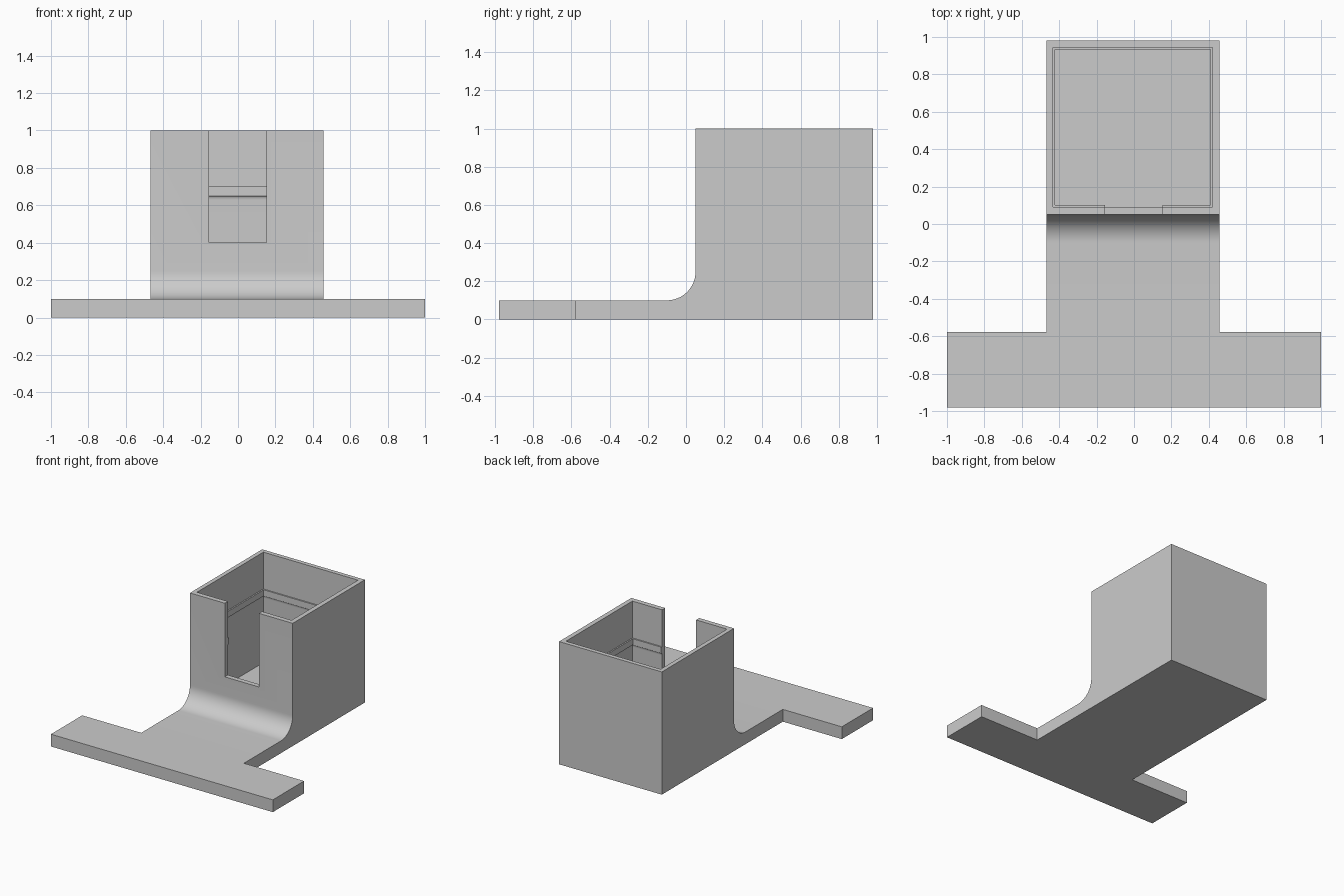
import bpy
import bmesh
import math

if "Cube" in bpy.data.objects:
    bpy.data.objects.remove(bpy.data.objects["Cube"], do_unlink=True)

grey = bpy.data.materials.new("plain grey")
grey.use_nodes = True
colour = (0.6, 0.6, 0.6, 1)
grey.diffuse_color = colour
grey.node_tree.nodes["Principled BSDF"].inputs["Base Color"].default_value = colour

LEFT, RIGHT = -0.468, 0.458        # body sides
FRONT, BACK = 0.05, 0.98           # cup front and back
BASE, TOP = 0.1, 1.0               # plate thickness and rim height
CAVITY = (-0.433, 0.42, 0.09, 0.945)


def make_object(name, bm):
    bmesh.ops.recalc_face_normals(bm, faces=bm.faces)
    mesh = bpy.data.meshes.new(name)
    bm.to_mesh(mesh)
    bm.free()
    mesh.materials.append(grey)
    obj = bpy.data.objects.new(name, mesh)
    bpy.context.scene.collection.objects.link(obj)
    return obj


def prism(name, outline, offset):
    bm = bmesh.new()
    face = bm.faces.new([bm.verts.new(p) for p in outline])
    moved = bmesh.ops.extrude_face_region(bm, geom=[face])["geom"]
    bmesh.ops.translate(bm, vec=offset,
                        verts=[v for v in moved if isinstance(v, bmesh.types.BMVert)])
    return make_object(name, bm)


def box(name, x0, x1, y0, y1, z0, z1):
    return prism(name, [(x0, y0, z0), (x1, y0, z0), (x1, y1, z0), (x0, y1, z0)],
                 (0, 0, z1 - z0))


def boolean(target, tool, operation):
    mod = target.modifiers.new(tool.name, "BOOLEAN")
    mod.operation = operation
    mod.solver = "EXACT"
    mod.object = tool
    bpy.context.view_layer.objects.active = target
    bpy.ops.object.modifier_apply(modifier=mod.name)
    bpy.data.objects.remove(tool, do_unlink=True)


# Side profile: thin neck, rounded fillet, tall cup block
radius = 0.15
profile = [(-0.7, 0), (BACK, 0), (BACK, TOP), (FRONT, TOP)]
steps = 16
for i in range(steps + 1):
    a = -math.pi / 2 * i / steps
    profile.append((FRONT - radius + radius * math.cos(a),
                    BASE + radius + radius * math.sin(a)))
profile.append((-0.7, BASE))
body = prism("holder_body", [(LEFT, y, z) for y, z in profile], (RIGHT - LEFT, 0, 0))

# Wide mounting bar across the front
boolean(body, box("mounting_bar", -1, 1, -BACK, -0.578, 0, BASE), "UNION")

# Open cavity
boolean(body, box("cavity_cutter", *CAVITY, BASE, TOP + 0.1), "DIFFERENCE")

# Inner ridge: flat band with a curved underside, swept around the cavity
section = [(-0.005, 0.7), (0.011, 0.7), (0.011, 0.65)]
for i in range(1, 7):
    a = math.pi / 2 * i / 6
    section.append((0.011 * (1 - math.sin(a)), 0.65 - 0.022 * (1 - math.cos(a))))
section.append((-0.005, 0.628))
x0, x1, y0, y1 = CAVITY
bm = bmesh.new()
loops = [[bm.verts.new(p) for p in ((x0 + d, y0 + d, z), (x1 - d, y0 + d, z),
                                    (x1 - d, y1 - d, z), (x0 + d, y1 - d, z))]
         for d, z in section]
for i, ring in enumerate(loops):
    following = loops[(i + 1) % len(loops)]
    for k in range(4):
        j = (k + 1) % 4
        bm.faces.new((ring[k], ring[j], following[j], following[k]))
boolean(body, make_object("inner_ridge", bm), "UNION")

# Front slot through wall and ridge
boolean(body, box("slot_cutter", -0.154, 0.153, FRONT - 0.1, 0.15, 0.4, TOP + 0.1),
        "DIFFERENCE")

# Smooth curves, sharp corners
bpy.ops.object.select_all(action="DESELECT")
body.select_set(True)
bpy.context.view_layer.objects.active = body
bpy.ops.object.shade_smooth_by_angle(angle=math.radians(30))
